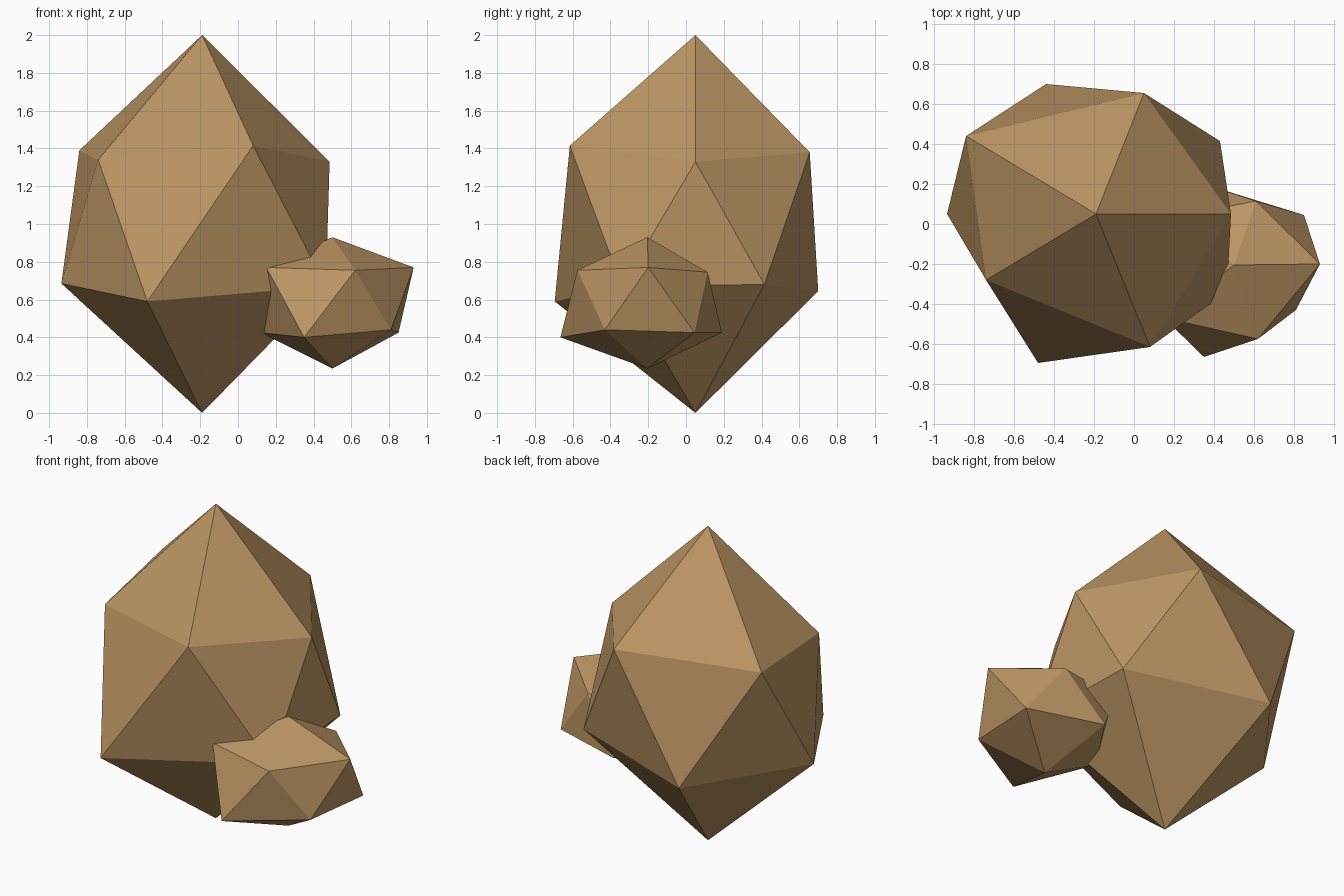
import bpy
import bmesh

cube = bpy.data.objects.get("Cube")
if cube:
    bpy.data.objects.remove(cube, do_unlink=True)

# Sandy stone colour
stone = bpy.data.materials.new("sandy_stone")
stone.use_nodes = True
colour = (0.50, 0.30, 0.125, 1)
stone.diffuse_color = colour
shader = stone.node_tree.nodes["Principled BSDF"]
shader.inputs["Base Color"].default_value = colour
shader.inputs["Roughness"].default_value = 0.9


def rock(name, top, bottom, upper, lower):
    """Faceted boulder: two poles joined by two staggered five-point rings."""
    bm = bmesh.new()
    t, b = bm.verts.new(top), bm.verts.new(bottom)
    up = [bm.verts.new(p) for p in upper]
    lo = [bm.verts.new(p) for p in lower]
    n = len(up)
    for i in range(n):
        j = (i + 1) % n
        bm.faces.new((t, up[i], up[j]))
        bm.faces.new((up[i], lo[i], up[j]))
        bm.faces.new((lo[i], lo[j], up[j]))
        bm.faces.new((b, lo[j], lo[i]))
    bmesh.ops.recalc_face_normals(bm, faces=bm.faces)
    mesh = bpy.data.meshes.new(name)
    bm.to_mesh(mesh)
    bm.free()
    mesh.materials.append(stone)
    obj = bpy.data.objects.new(name, mesh)
    bpy.context.collection.objects.link(obj)
    return obj


# Tall main boulder
rock("large_rock", (-0.19, 0.05, 2.0), (-0.19, 0.05, 0),
     [(0.485, 0.05, 1.33), (0.05, 0.655, 1.38), (-0.84, 0.44, 1.39),
      (-0.74, -0.28, 1.34), (0.08, -0.615, 1.415)],
     [(0.43, 0.415, 0.68), (-0.44, 0.70, 0.645), (-0.935, 0.05, 0.685),
      (-0.48, -0.695, 0.59), (0.465, -0.34, 0.67)])

# Small boulder embedded in its side
rock("small_rock", (0.5, -0.205, 0.93), (0.5, -0.205, 0.235),
     [(0.93, -0.2, 0.77), (0.61, 0.115, 0.745), (0.17, 0.03, 0.75),
      (0.15, -0.47, 0.77), (0.62, -0.575, 0.755)],
     [(0.85, 0.045, 0.425), (0.38, 0.19, 0.425), (0.12, -0.2, 0.425),
      (0.35, -0.665, 0.40), (0.81, -0.43, 0.44)])
